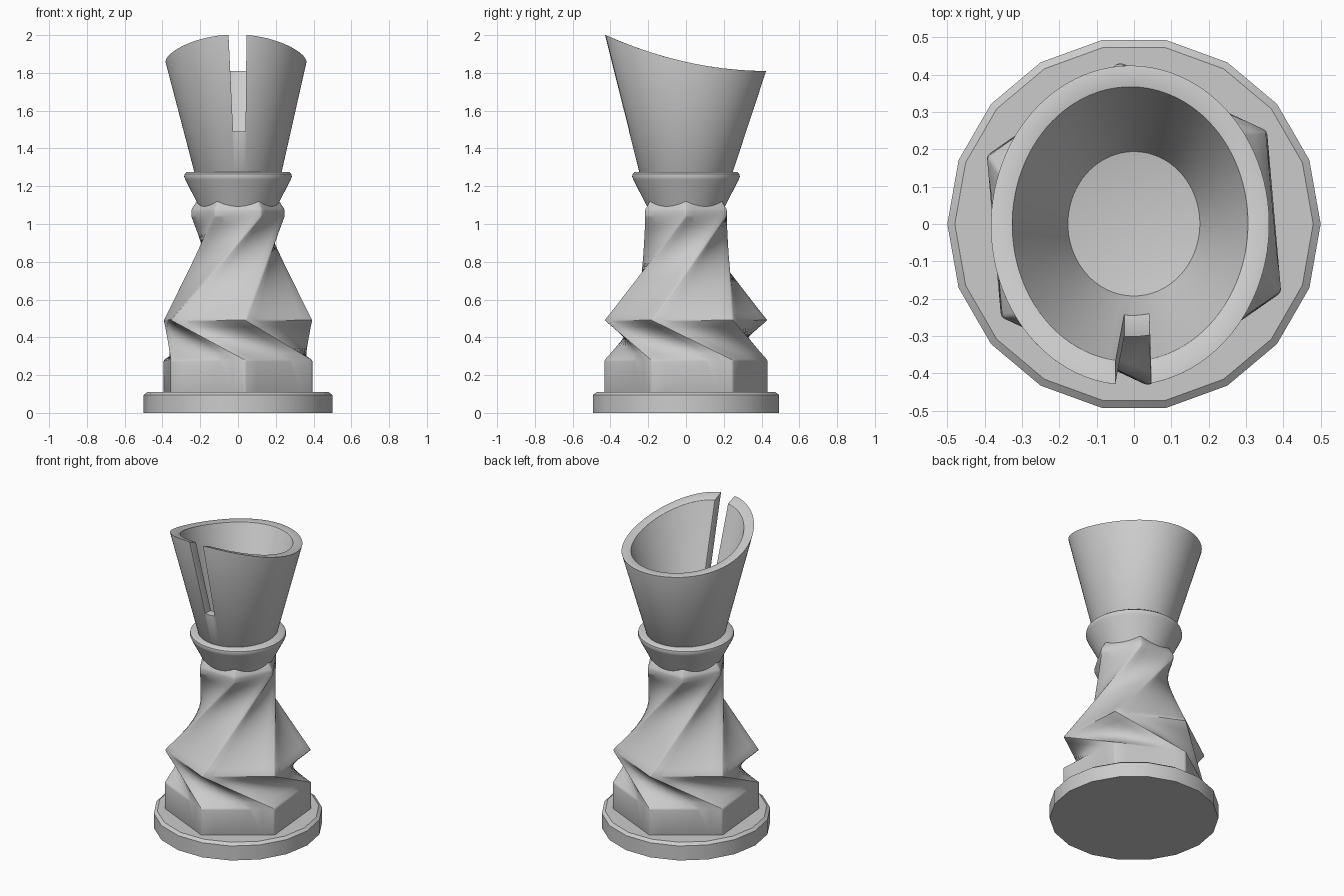
import bpy, bmesh, math
from math import sin, cos, radians, pi
from mathutils import Vector

if "Cube" in bpy.data.objects:
    bpy.data.objects.remove(bpy.data.objects["Cube"])


def make_object(name, rings, closed_caps=True):
    """Loft a list of equal-length point rings, capped at both ends."""
    bm = bmesh.new()
    loops = [[bm.verts.new(p) for p in ring] for ring in rings]
    n = len(loops[0])
    for a, b in zip(loops, loops[1:]):
        for i in range(n):
            j = (i + 1) % n
            bm.faces.new((a[i], a[j], b[j], b[i]))
    if closed_caps:
        bm.faces.new(loops[0][::-1])
        bm.faces.new(loops[-1])
    bmesh.ops.recalc_face_normals(bm, faces=bm.faces)
    mesh = bpy.data.meshes.new(name)
    bm.to_mesh(mesh)
    bm.free()
    obj = bpy.data.objects.new(name, mesh)
    bpy.context.collection.objects.link(obj)
    return obj


def circle(r, z, n):
    return [(r * cos(2 * pi * i / n), r * sin(2 * pi * i / n), z) for i in range(n)]


def bevel(obj, width, angle):
    m = obj.modifiers.new("Bevel", 'BEVEL')
    m.width, m.segments = width, 2
    m.limit_method, m.angle_limit = 'ANGLE', radians(angle)


def finish(obj, angle):
    """Apply modifiers and smooth everything but the sharp edges."""
    bpy.ops.object.select_all(action='DESELECT')
    obj.select_set(True)
    bpy.context.view_layer.objects.active = obj
    if obj.modifiers:
        bpy.ops.object.convert(target='MESH')
    bpy.ops.object.shade_smooth_by_angle(angle=radians(angle))


# Base: 18-sided chamfered disc
base = make_object("base", [circle(r, z, 18) for r, z in
                            [(0.5, 0), (0.5, 0.095), (0.48, 0.11)]])
finish(base, 25)


# Twisted hexagonal body: straight ridges between rotated hexagons
def hexagon(z, r, deg, per_side=6):
    c = [Vector((r * cos(radians(deg + 60 * k)), r * sin(radians(deg + 60 * k)), z))
         for k in range(6)]
    return [c[k].lerp(c[(k + 1) % 6], s / per_side) for k in range(6) for s in range(per_side)]


levels = [(0.10, 0.435, -85, 1), (0.28, 0.435, -85, 6), (0.49, 0.435, -145, 14),
          (1.04, 0.25, -60, 1), (1.075, 0.25, -60, 1), (1.13, 0.215, -60, 0)]
rings = []
for lo, hi in zip(levels, levels[1:]):
    a, b = hexagon(*lo[:3]), hexagon(*hi[:3])
    rings += [[p.lerp(q, s / lo[3]) for p, q in zip(a, b)] for s in range(lo[3])]
rings.append(hexagon(*levels[-1][:3]))
body = make_object("twisted_body", rings)
bevel(body, 0.008, 28)
finish(body, 35)

# Collar: flared ring with a rounded lip
collar = make_object("collar", [circle(r, z, 64) for r, z in
                                [(0.19, 1.05), (0.205, 1.09), (0.279, 1.235), (0.285, 1.25),
                                 (0.283, 1.265), (0.27, 1.275), (0.2, 1.275)]])
finish(collar, 40)


# Cup: slightly lopsided flared wall with a swept, curved rim
def wall(a, z, inset):
    t = (z - 1.27) / 0.73
    return (-0.013 * t + (0.23 + 0.178 * t - inset) * cos(a),
            0.028 * t + (0.246 + 0.213 * t - inset) * sin(a), z)


def rim(a, inset):
    z = 1.9
    for _ in range(20):
        y = wall(a, z, inset)[1]
        z = min(2.0, 1.81 + 0.19 * ((0.43 - y) / 0.855) ** 2)
    return wall(a, z, inset)


angles = [2 * pi * (i + 0.5) / 96 for i in range(96)]
cup = make_object("cup", [[wall(a, 1.26, 0) for a in angles],
                          [rim(a, 0) for a in angles],
                          [rim(a, 0.057) for a in angles],
                          [wall(a, 1.285, 0.057) for a in angles]])

# Front slot: tapered cutter through the cup wall
slot = [[(x0, y, z), (x1, y, z), (x1, -0.12, z), (x0, -0.12, z)]
        for x0, x1, y, z in [(-0.026, 0.04, -0.6, 1.49), (-0.055, 0.046, -0.6, 2.1)]]
cutter = make_object("slot_cutter", slot)
cutter.hide_render = True
cut = cup.modifiers.new("Slot", 'BOOLEAN')
cut.operation, cut.solver, cut.object = 'DIFFERENCE', 'EXACT', cutter
bevel(cup, 0.007, 40)
finish(cup, 35)
bpy.data.objects.remove(cutter)
